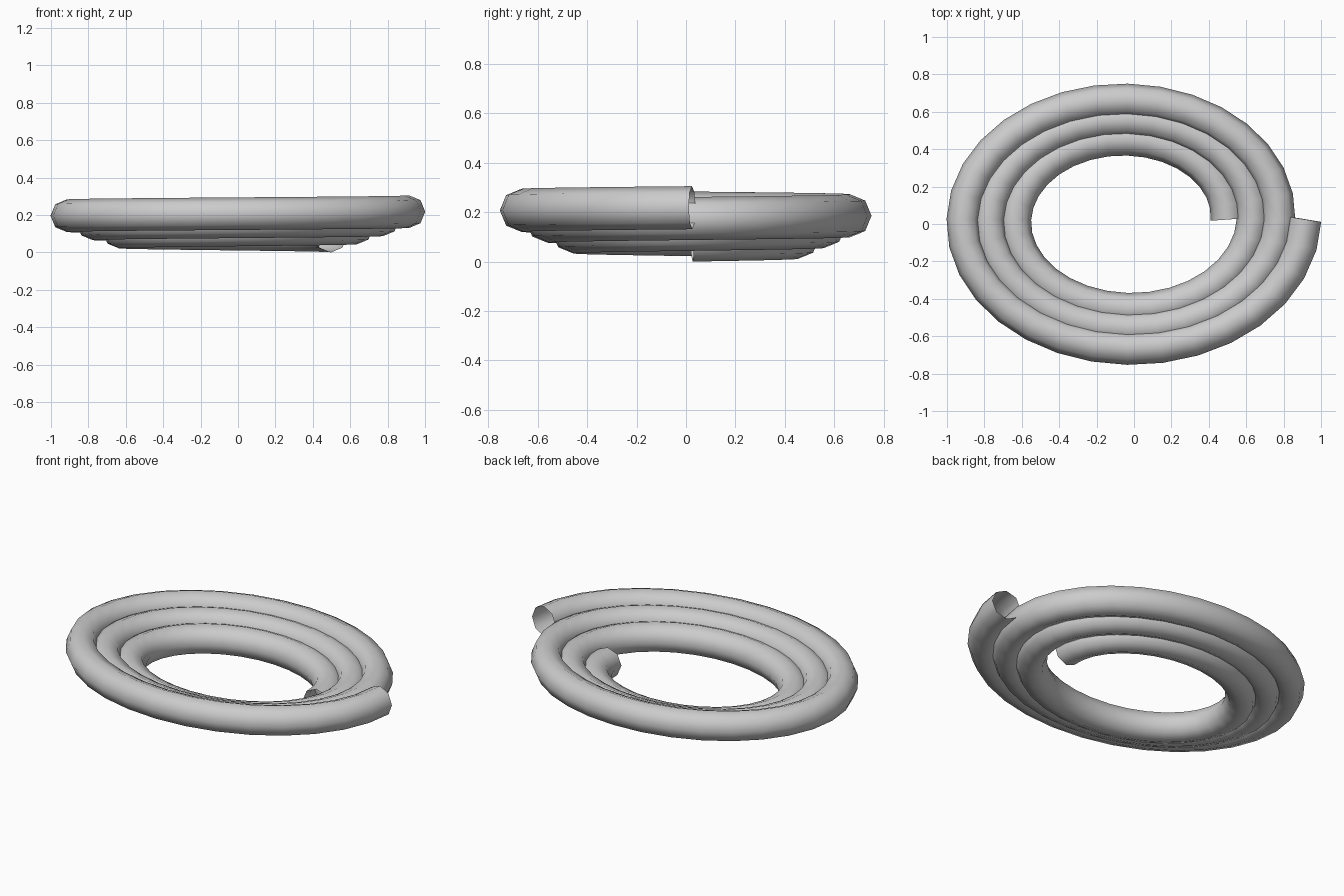
import bpy, math

if "Cube" in bpy.data.objects:
    bpy.data.objects.remove(bpy.data.objects["Cube"])

TURNS, STEPS = 3, 32            # revolutions, segments per revolution
R0, R1 = 0.532, 0.95            # inner and outer x radius of the spiral
Z0, Z1 = 0.087, 0.218           # height of the tube centre, start to end
RATIO = 0.755                   # y radius / x radius
CX, CY = -0.035, 0.025          # spiral axis
TUBE = 0.087

# elliptical rising spiral path
n = TURNS * STEPS
curve = bpy.data.curves.new("coil_path", "CURVE")
curve.dimensions = "3D"
curve.twist_mode = "Z_UP"
spline = curve.splines.new("POLY")
spline.points.add(n)
for i, p in enumerate(spline.points):
    t = i / n
    a = math.tau * TURNS * t
    r = R0 + (R1 - R0) * t
    p.co = (CX + r * math.cos(a), CY + RATIO * r * math.sin(a),
            Z0 + (Z1 - Z0) * t, 1)
spline.use_smooth = True

# open-ended eight-sided tube
curve.bevel_depth = TUBE
curve.bevel_resolution = 2
curve.use_fill_caps = False
coil = bpy.data.objects.new("coiled_tube", curve)
bpy.context.collection.objects.link(coil)

# turn the tube into a smooth mesh
bpy.context.view_layer.objects.active = coil
coil.select_set(True)
bpy.ops.object.convert(target="MESH")
bpy.ops.object.shade_smooth()
